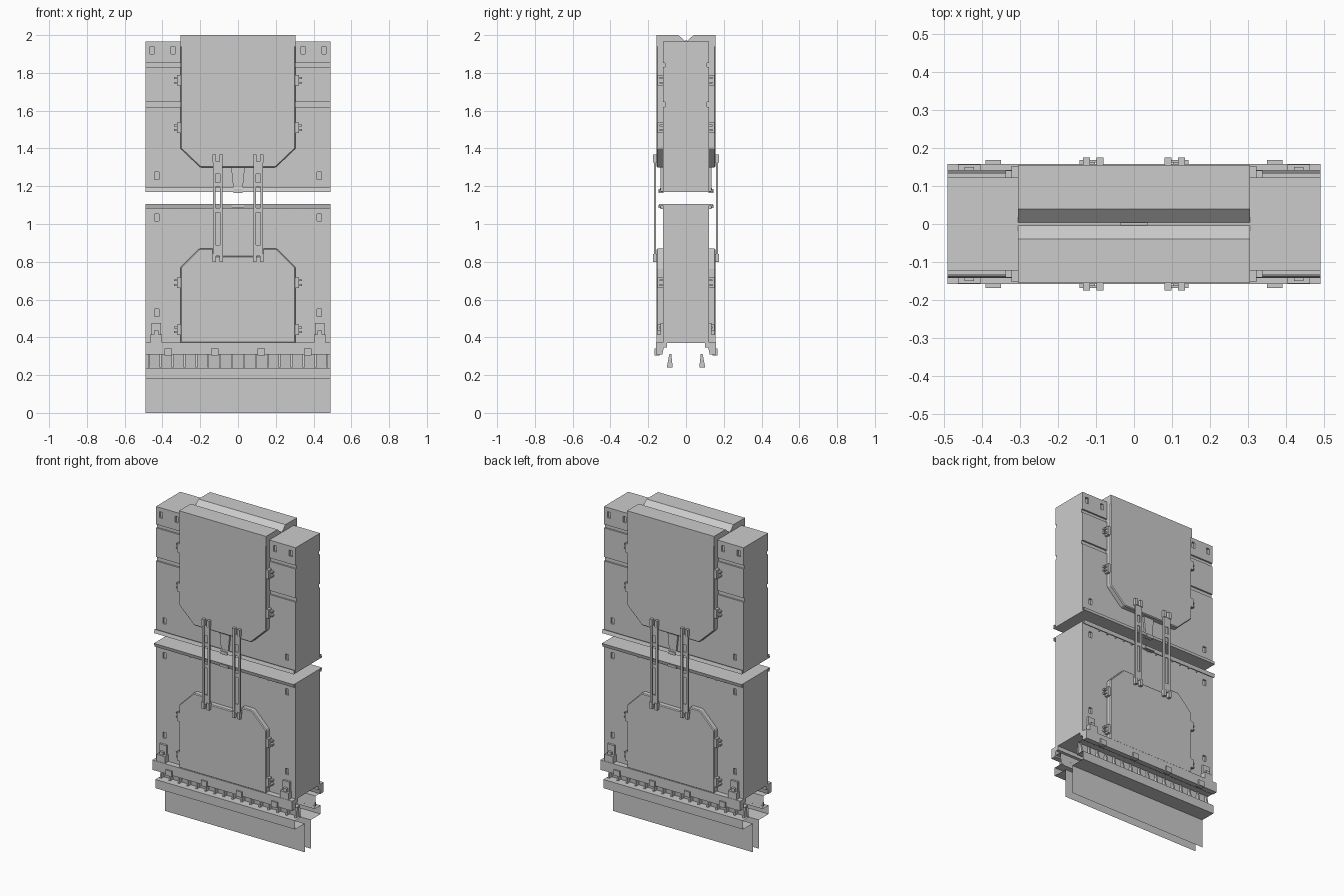
import bpy, bmesh
from mathutils import Vector

cube = bpy.data.objects.get("Cube")
if cube:
    bpy.data.objects.remove(cube)

grey = bpy.data.materials.new("mid_grey")
grey.use_nodes = True
tone = (0.6, 0.6, 0.6, 1)
grey.diffuse_color = tone
grey.node_tree.nodes["Principled BSDF"].inputs["Base Color"].default_value = tone

HALF = 0.49          # half width of the body
FACE = 0.122         # depth of the body's front and back faces
SIDES = (-1, 1)


def finish(name, bm):
    bmesh.ops.recalc_face_normals(bm, faces=bm.faces)
    mesh = bpy.data.meshes.new(name)
    bm.to_mesh(mesh)
    bm.free()
    mesh.materials.append(grey)
    obj = bpy.data.objects.new(name, mesh)
    bpy.context.collection.objects.link(obj)
    return obj


def add_prism(bm, points, start, end, axis):
    """Extrude a (y, z) outline along x, or an (x, z) outline along y."""
    def place(p, d):
        return (d, p[0], p[1]) if axis == "x" else (p[0], d, p[1])
    face = bm.faces.new([bm.verts.new(place(p, start)) for p in points])
    moved = bmesh.ops.extrude_face_region(bm, geom=[face])["geom"]
    shift = Vector(place((0, 0), end - start))
    bmesh.ops.translate(bm, vec=shift, verts=[v for v in moved if isinstance(v, bmesh.types.BMVert)])


def prism(name, points, start, end, axis):
    bm = bmesh.new()
    add_prism(bm, points, start, end, axis)
    return finish(name, bm)


def add_box(bm, x, y, z):
    add_prism(bm, [(x[0], z[0]), (x[1], z[0]), (x[1], z[1]), (x[0], z[1])], y[0], y[1], "y")


def boxes(name, items):
    bm = bmesh.new()
    for item in items:
        add_box(bm, *item)
    return finish(name, bm)


def sheet(name, corners):
    bm = bmesh.new()
    bm.faces.new([bm.verts.new(c) for c in corners])
    return finish(name, bm)


def mirrored(points):
    return points + [(-a, b) for a, b in reversed(points)]


def cut(target, slots, depth=0.012):
    """Sink small rectangular slots into both faces of a body."""
    cutter = boxes(target.name + "_slot_cutter",
                   [((x * m - 0.011, x * m + 0.011), (s * (FACE - depth), s * (FACE + 0.02)),
                     (z - 0.019, z + 0.019)) for x, z in slots for m in SIDES for s in SIDES])
    cutter.hide_render = True
    cutter.hide_viewport = True
    mod = target.modifiers.new("slots", "BOOLEAN")
    mod.object = cutter
    mod.operation = "DIFFERENCE"
    mod.solver = "EXACT"


# Main bodies; the upper one has two grooves on each face
groove = FACE - 0.01
upper_side = [(FACE, 1.17)]
for low, high in ((1.62, 1.645), (1.83, 1.852)):
    upper_side += [(FACE, low), (groove, low), (groove, high), (FACE, high)]
upper_side.append((FACE, 1.965))
upper = prism("upper_body", mirrored(upper_side), -HALF, HALF, "x")
cut(upper, [(0.455, 1.92), (0.345, 1.92), (0.43, 1.255)])
lower = prism("lower_body", mirrored([(FACE, 0.37), (FACE, 1.105)]), -HALF, HALF, "x")
cut(lower, [(0.43, 1.035), (0.43, 0.53)])

for s in SIDES:
    end = "front" if s < 0 else "back"

    # Upper cover: chamfered outline, rising above the body with a slope to the middle
    outline = mirrored([(0.2, 1.3), (0.305, 1.4), (0.305, 1.95)])
    cover = prism(end + "_upper_cover", outline, s * 0.1, s * 0.155, "y")
    bev = cover.modifiers.new("edge", "BEVEL")
    bev.width = 0.005
    bev.segments = 1
    prism(end + "_top_cap", [(s * 0.155, 1.94), (s * 0.155, 2.0), (s * 0.04, 2.0),
                             (s * 0.004, 1.967), (s * 0.004, 1.94)], -0.305, 0.305, "x")

    # Lower cover with a centre dip for the straps
    outline = mirrored([(0.305, 0.37), (0.305, 0.77), (0.205, 0.87), (0.13, 0.87), (0.13, 0.83)])
    cover = prism(end + "_lower_cover", outline, s * 0.1, s * 0.155, "y")
    bev = cover.modifiers.new("edge", "BEVEL")
    bev.width = 0.005
    bev.segments = 1

    # Hinge lugs beside the covers
    lugs = []
    for m in SIDES:
        for z in (0.44, 0.69, 1.51, 1.76):
            lugs.append(((m * 0.3, m * 0.322), (s * 0.118, s * 0.152), (z - 0.028, z + 0.028)))
            for dz in (-0.012, 0.012):
                lugs.append(((m * 0.3, m * 0.338), (s * 0.118, s * 0.14), (z + dz - 0.005, z + dz + 0.005)))
    boxes(end + "_hinge_lugs", lugs)

    # Ledges with lips on both sides of the middle gap
    for name, z, lip in (("upper_ledge", 1.17, 0.022), ("lower_ledge", 1.105, -0.022)):
        t = 0.006 if lip > 0 else -0.006
        prism(end + "_" + name, [(s * 0.11, z), (s * 0.142, z), (s * 0.136, z + lip),
                                 (s * 0.132, z + lip), (s * 0.132, z + t), (s * 0.11, z + t)],
              -HALF, HALF, "x")
    boxes(end + "_ledge_teeth", [((i * 0.061 - 0.003, i * 0.061 + 0.003), (s * 0.12, s * 0.135), (1.08, 1.1))
                                 for i in range(-6, 7)])

    # Centre tongue and its catch
    prism(end + "_centre_tongue", mirrored([(0.024, 1.18), (0.036, 1.3)]), s * 0.12, s * 0.134, "y")
    boxes(end + "_centre_catch", [((-0.032, 0.032), (s * 0.12, s * 0.145), (1.085, 1.1)),
                                  ((-0.024, 0.024), (s * 0.12, s * 0.145), (1.165, 1.185))])

    # Slotted straps hooked to both covers
    for m in SIDES:
        parts = []
        for x in (0.089, 0.125):
            parts.append(((m * (x - 0.007), m * (x + 0.007)), (s * 0.16, s * 0.17), (0.83, 1.35)))
            for z in (0.8, 1.325):
                parts.append(((m * (x - 0.009), m * (x + 0.009)), (s * 0.15, s * 0.175), (z, z + 0.042)))
        for low, high in ((0.83, 0.89), (1.06, 1.085), (1.195, 1.22), (1.265, 1.33)):
            parts.append(((m * 0.09, m * 0.124), (s * 0.162, s * 0.168), (low, high)))
        boxes(end + ("_right" if m < 0 else "_left") + "_strap", parts)

    # Bottom rail, an angle with a hanging outer leg
    prism(end + "_bottom_rail", [(s * 0.1, 0.372), (s * 0.158, 0.372), (s * 0.158, 0.31), (s * 0.125, 0.31),
                                 (s * 0.118, 0.345), (s * 0.1, 0.345)], -HALF, HALF, "x")
    boxes(end + "_rail_clips", [((x - 0.02, x + 0.02), (s * 0.14, s * 0.168), (0.305, 0.34))
                                for x in (-0.37, -0.123, 0.123, 0.37)])

    # Buckles standing on the rail
    buckles = []
    for m in SIDES:
        buckles += [((m * 0.403, m * 0.462), (s * 0.12, s * 0.156), (0.37, 0.415)),
                    ((m * 0.408, m * 0.457), (s * 0.12, s * 0.135), (0.41, 0.475)),
                    ((m * 0.42, m * 0.445), (s * 0.13, s * 0.15), (0.41, 0.435))]
    boxes(end + "_buckles", buckles)

    # Slanted ribs hanging below the rail on a thin web
    bm = bmesh.new()
    for i in range(16):
        x = (i - 7.5) * 0.063
        add_prism(bm, [(s * 0.07, 0.24), (s * 0.102, 0.24), (s * 0.088, 0.312), (s * 0.078, 0.312)],
                  x - 0.005, x + 0.005, "x")
    finish(end + "_ribs", bm)

    # Thin sheets: web, shelf, shelf lip and hanging skirt
    def strip(name, a, b):
        sheet(end + "_" + name, [(-HALF, s * a[0], a[1]), (HALF, s * a[0], a[1]),
                                 (HALF, s * b[0], b[1]), (-HALF, s * b[0], b[1])])
    strip("rib_web", (0.07, 0.235), (0.078, 0.315))
    strip("rib_cap", (0.078, 0.315), (0.118, 0.315))
    strip("shelf_top", (0.07, 0.237), (0.128, 0.237))
    strip("shelf_lip", (0.128, 0.182), (0.128, 0.237))
    strip("shelf", (0.03, 0.182), (0.128, 0.182))
    strip("skirt", (0.03, 0.0), (0.03, 0.182))

# Small key in the seam between the top caps
boxes("seam_key", [((-0.035, 0.035), (-0.004, 0.004), (1.95, 1.972))])
